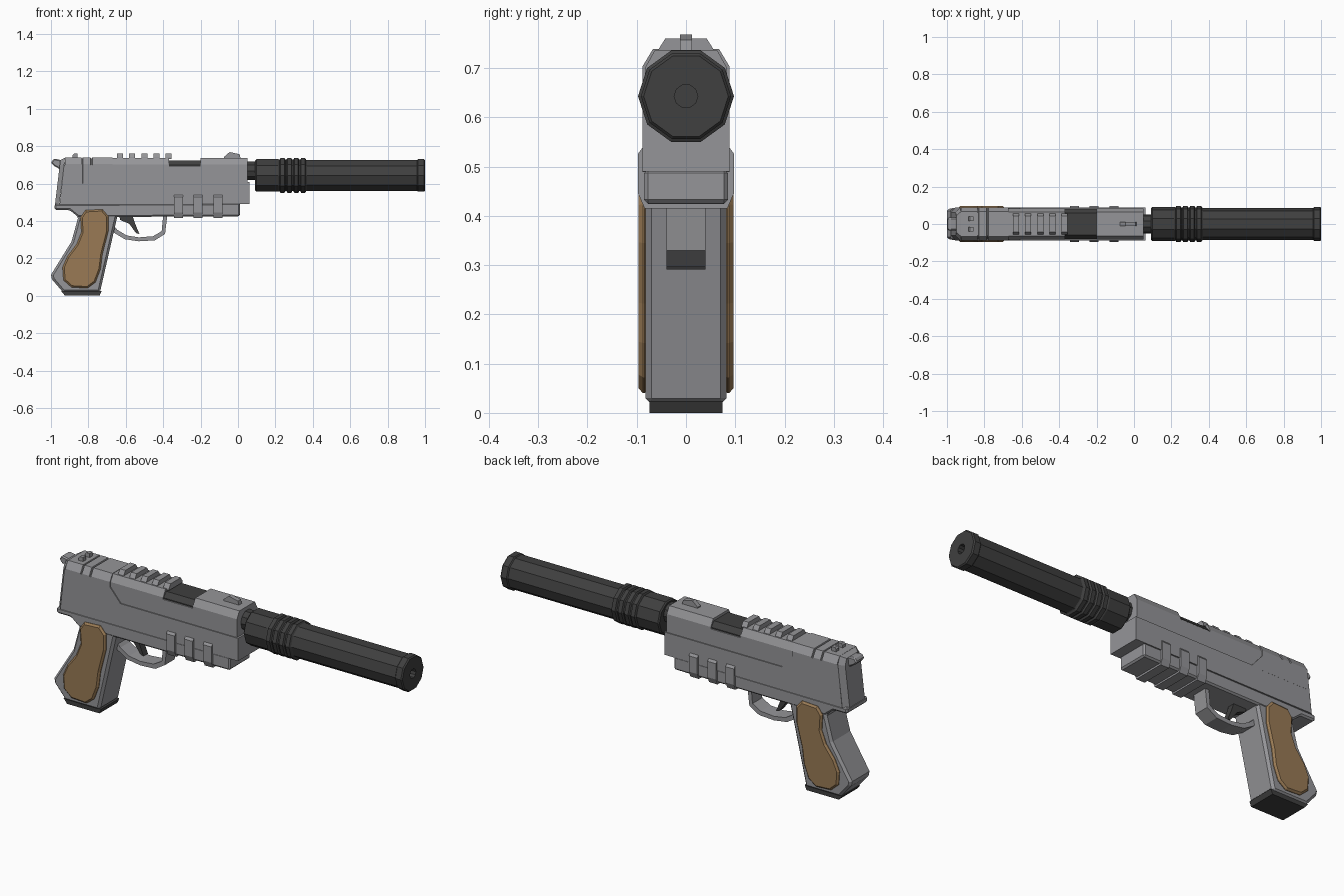
import bpy, bmesh, math


def material(name, rgb):
    m = bpy.data.materials.new(name)
    m.diffuse_color = (*rgb, 1)
    return m


GREY = material("gun metal grey", (0.30, 0.30, 0.315))
DARK = material("blackened steel", (0.05, 0.05, 0.05))
WOOD = material("grip wood", (0.32, 0.195, 0.09))


def finish(name, bm, mat, bevel=0, angle=30):
    bmesh.ops.recalc_face_normals(bm, faces=bm.faces)
    me = bpy.data.meshes.new(name)
    bm.to_mesh(me)
    bm.free()
    me.materials.append(mat)
    ob = bpy.data.objects.new(name, me)
    bpy.context.collection.objects.link(ob)
    if bevel:
        b = ob.modifiers.new("bevel", 'BEVEL')
        b.width, b.segments = bevel, 1
        b.limit_method, b.angle_limit = 'ANGLE', math.radians(angle)
    return ob


def skin(name, rings, mat, bevel=0, angle=30):
    """Join rings of points into a closed solid."""
    bm = bmesh.new()
    vs = [[bm.verts.new(p) for p in r] for r in rings]
    n = len(vs[0])
    for a, b in zip(vs, vs[1:]):
        for i in range(n):
            j = (i + 1) % n
            bm.faces.new((a[i], a[j], b[j], b[i]))
    bm.faces.new(vs[0])
    bm.faces.new(vs[-1])
    return finish(name, bm, mat, bevel, angle)


def prism(name, pts, y0, y1, mat, bevel=0, angle=30):
    """Side profile (x, z) extruded across y."""
    return skin(name, [[(x, y, z) for x, z in pts] for y in (y0, y1)], mat, bevel, angle)


def section(x, half, z0, z1, top, cham, shear=0):
    """Cross-section with chamfered upper corners; shear leans it back below z1."""
    pts = [(-half, z0), (half, z0), (half, z1 - cham), (top, z1), (-top, z1), (-half, z1 - cham)]
    return [(x + shear * (z - z1), y, z) for y, z in pts]


def turned(name, profile, zc, mat):
    """Ten-sided turned part along x from (x, radius) pairs."""
    rings = []
    for x, r in profile:
        rings.append([(x, r * math.cos(i * math.pi / 5), zc + r * math.sin(i * math.pi / 5))
                      for i in range(10)])
    return skin(name, rings, mat)


# Slide rear with tapered back, and two grooves across it
skin("slide_back", [section(-0.95, 0.062, 0.485, 0.725, 0.045, 0.03, 0.12),
                    section(-0.925, 0.088, 0.485, 0.738, 0.066, 0.036, 0.12)], GREY)
rear = [(-0.925, 0), (-0.838, 0), (-0.836, 0.006), (-0.832, 0.006), (-0.83, 0),
        (-0.788, 0), (-0.786, 0.006), (-0.781, 0.006), (-0.779, 0), (-0.67, 0)]
skin("slide_rear", [section(x, 0.0885 - d, 0.60, 0.739 - d, 0.067 - d, 0.036) for x, d in rear], GREY)

# Slide front, lowered at the ejection port
for name, x0, x1 in (("slide_middle", -0.67, -0.37), ("slide_front", -0.20, 0.052)):
    skin(name, [section(x, 0.083, 0.59, 0.737, 0.063, 0.036) for x in (x0, x1)], GREY)
skin("port_floor", [section(x, 0.083, 0.59, 0.692, 0.082, 0.001) for x in (-0.37, -0.20)], GREY)
skin("chamber", [section(x, 0.079, 0.68, 0.724, 0.058, 0.026) for x in (-0.37, -0.20)], DARK)

# Main body with sloped shoulder
prism("body", [(-0.954, 0.487), (-0.93, 0.70), (-0.69, 0.70), (-0.61, 0.607), (0.062, 0.607),
               (0.062, 0.49), (-0.90, 0.487)], -0.088, 0.088, GREY)

# Frame under the body and tang
prism("frame", [(-0.98, 0.49), (-0.98, 0.458), (-0.90, 0.458), (-0.853, 0.42), (0.012, 0.425),
                (0.012, 0.495)], -0.085, 0.085, GREY, 0.008)

# Ribs wrapping the frame
for i, x in enumerate((-0.318, -0.215, -0.108)):
    ring = [(-0.084, 0.415), (0.084, 0.415), (0.097, 0.445), (0.097, 0.527),
            (0.087, 0.54), (-0.087, 0.54), (-0.097, 0.527), (-0.097, 0.445)]
    skin(f"frame_rib_{i + 1}", [[(x + s * 0.024, y, z) for y, z in ring] for s in (-1, 1)], GREY)

# Cocking ribs on top
for i in range(5):
    x = -0.63 + i * 0.0645
    skin(f"top_rib_{i + 1}", [section(x + s * 0.016, 0.056, 0.73, 0.76, 0.042, 0.022)
                             for s in (-1, 1)], GREY)

# Sights
for side in (-1, 1):
    prism(f"rear_sight_{'left' if side > 0 else 'right'}",
          [(-0.885, 0.73), (-0.885, 0.752), (-0.877, 0.76), (-0.858, 0.76), (-0.858, 0.73)],
          side * 0.015, side * 0.039, GREY)
prism("front_sight", [(-0.075, 0.73), (-0.075, 0.742), (-0.045, 0.768), (0.008, 0.757),
                      (0.015, 0.73)], -0.012, 0.012, GREY)

# Hammer
prism("hammer", [(-0.915, 0.67), (-0.95, 0.675), (-0.985, 0.695), (-1.0, 0.712), (-0.985, 0.733),
                 (-0.955, 0.728), (-0.915, 0.705)], -0.034, 0.034, GREY, 0.006)

# Grip, its base and wooden panels
prism("grip", [(-0.905, 0.46), (-0.853, 0.425), (-0.89, 0.29), (-1.0, 0.112), (-0.995, 0.088),
               (-0.935, 0.018), (-0.738, 0.018), (-0.645, 0.425), (-0.62, 0.49), (-0.88, 0.49)],
      -0.082, 0.082, GREY, 0.012, 50)
prism("magazine_base", [(-0.945, 0.024), (-0.925, 0.0), (-0.74, 0.0), (-0.73, 0.024)],
      -0.074, 0.074, DARK)
panel = [(-0.842, 0.42), (-0.815, 0.457), (-0.725, 0.462), (-0.693, 0.425), (-0.693, 0.345),
         (-0.725, 0.222), (-0.735, 0.142), (-0.762, 0.072), (-0.805, 0.04), (-0.89, 0.045),
         (-0.933, 0.083), (-0.938, 0.152), (-0.912, 0.211), (-0.863, 0.275), (-0.837, 0.34)]
for side in (-1, 1):
    prism(f"grip_panel_{'left' if side > 0 else 'right'}", panel, side * 0.075, side * 0.096,
          WOOD, 0.009, 60)

# Trigger guard and trigger
prism("trigger_guard", [(-0.68, 0.35), (-0.66, 0.335), (-0.605, 0.302), (-0.53, 0.291),
                        (-0.445, 0.296), (-0.39, 0.33), (-0.378, 0.43), (-0.40, 0.43),
                        (-0.408, 0.345), (-0.455, 0.318), (-0.53, 0.312), (-0.595, 0.322),
                        (-0.645, 0.352), (-0.66, 0.37)], -0.04, 0.04, GREY)
prism("trigger", [(-0.635, 0.43), (-0.63, 0.405), (-0.582, 0.385), (-0.545, 0.335), (-0.527, 0.33),
                  (-0.55, 0.385), (-0.565, 0.43)], -0.018, 0.018, DARK)

# Barrel and suppressor with ringed collar, end cap and bore
turned("barrel", [(0.03, 0.052), (0.11, 0.052)], 0.668, DARK)
shape = [(0.092, 0.085), (0.098, 0.0915), (0.215, 0.0915)]
for i in range(4):
    x = 0.222 + i * 0.037
    shape += [(x, 0.0885), (x + 0.005, 0.0975), (x + 0.026, 0.0975), (x + 0.031, 0.0885)]
shape += [(0.368, 0.086), (0.958, 0.086), (0.963, 0.0915), (0.994, 0.0915), (1.0, 0.086),
          (1.0, 0.024), (0.96, 0.024)]
turned("suppressor", shape, 0.643, DARK)
